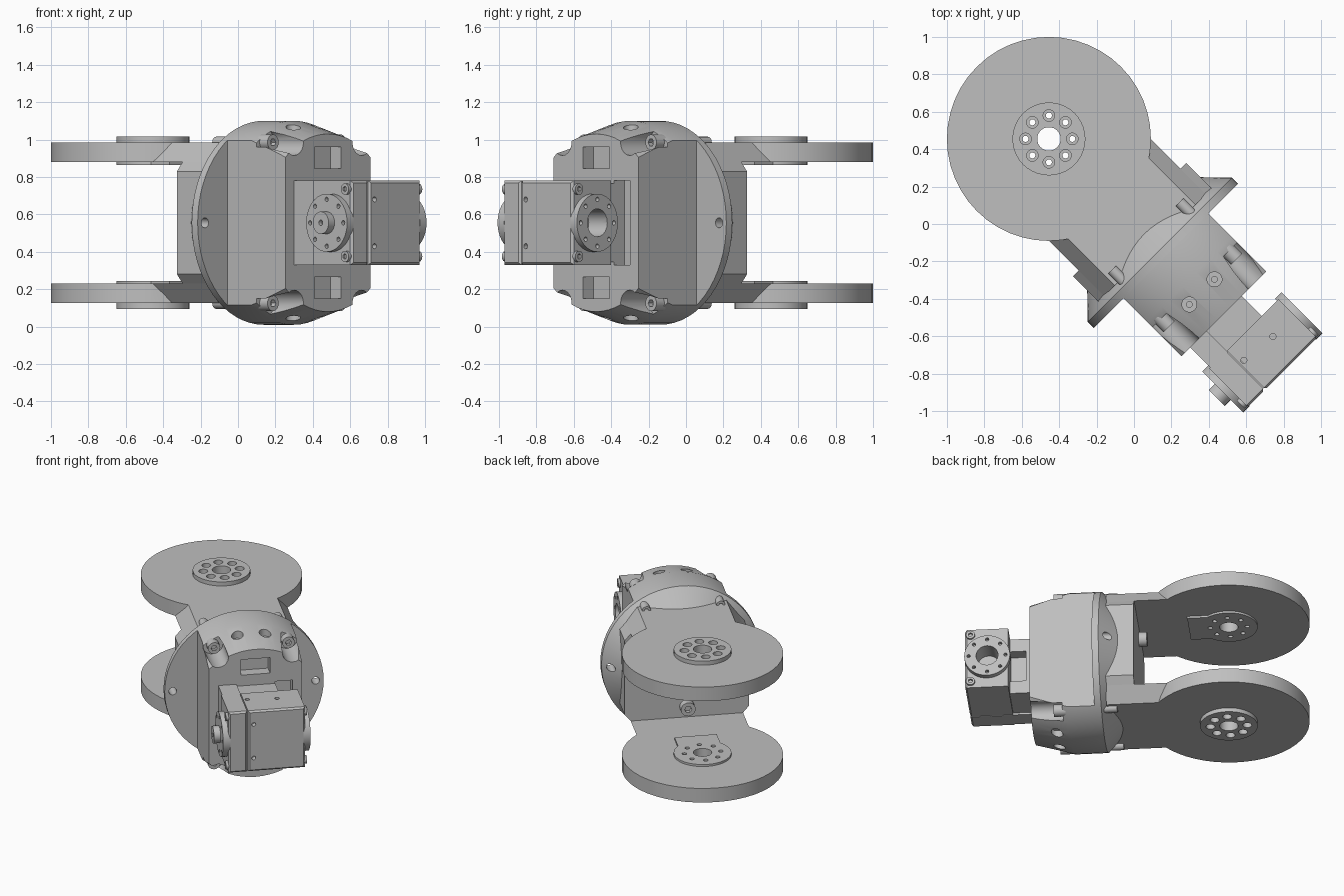
import bpy, bmesh, math
from mathutils import Vector

if "Cube" in bpy.data.objects:
    bpy.data.objects.remove(bpy.data.objects["Cube"], do_unlink=True)

MID = 0.555      # height of the main axis
PIVOT = -0.643   # fork pivot along the main axis
HORN = 0.97      # motor horn along the main axis
parts = []

grey = bpy.data.materials.new("machined grey")
grey.use_nodes = True
grey.diffuse_color = (0.52, 0.52, 0.52, 1)
grey.node_tree.nodes["Principled BSDF"].inputs["Base Color"].default_value = (0.52, 0.52, 0.52, 1)


def solid(name, rings, keep=True):
    """Loft closed rings of points into a capped solid."""
    bm = bmesh.new()
    loops = [[bm.verts.new(p) for p in ring] for ring in rings]
    n = len(loops[0])
    for a, b in zip(loops, loops[1:]):
        for i in range(n):
            j = (i + 1) % n
            bm.faces.new((a[i], a[j], b[j], b[i]))
    bm.faces.new(loops[0])
    bm.faces.new(loops[-1])
    bmesh.ops.recalc_face_normals(bm, faces=bm.faces)
    me = bpy.data.meshes.new(name)
    bm.to_mesh(me)
    bm.free()
    me.materials.append(grey)
    ob = bpy.data.objects.new(name, me)
    bpy.context.collection.objects.link(ob)
    if keep:
        parts.append(ob)
    return ob


def lathe(name, axis, centre, profile, n=32, keep=True):
    """Turn (distance, radius) pairs around an axis through the centre."""
    k = "xyz".index(axis)
    rings = []
    for d, r in profile:
        ring = []
        for i in range(n):
            a = math.tau * i / n
            p = Vector(centre)
            p[k] = d
            p[(k + 1) % 3] += r * math.cos(a)
            p[(k + 2) % 3] += r * math.sin(a)
            ring.append(p)
        rings.append(ring)
    return solid(name, rings, keep)


def cyl(name, axis, centre, lo, hi, r, n=24, keep=True):
    return lathe(name, axis, centre, [(lo, r), (hi, r)], n, keep)


def box(name, x, y, z, keep=True):
    return solid(name, [[(x[0], y[0], h), (x[1], y[0], h), (x[1], y[1], h), (x[0], y[1], h)]
                        for h in z], keep)


def combine(ob, others, op="DIFFERENCE"):
    """Apply booleans, then remove the helper objects."""
    for o in others:
        m = ob.modifiers.new("bool", "BOOLEAN")
        m.operation, m.object, m.solver = op, o, "EXACT"
    dg = bpy.context.evaluated_depsgraph_get()
    dg.update()
    me = bpy.data.meshes.new_from_object(ob.evaluated_get(dg))
    ob.modifiers.clear()
    ob.data = me
    for o in others:
        bpy.data.objects.remove(o, do_unlink=True)


def hole(axis, centre, lo, hi, r):
    return cyl("cutter", axis, centre, lo, hi, r, 20, False)


def bolt(name, axis, centre, lo, hi, r):
    """Socket head screw; hi is the open end."""
    ob = cyl(name, axis, centre, lo, hi, r, 20)
    step = 0.03 if hi > lo else -0.03
    combine(ob, [cyl("socket", axis, centre, hi - step, hi + step, r * 0.5, 6, False)])


# Fork arms with pivot hubs, upper and lower
for s, side in ((1, "upper"), (-1, "lower")):
    def z(d):
        return MID + s * d
    arm = cyl(side + "_arm", "z", (PIVOT, 0, 0), z(0.325), z(0.43), 0.545, 48)
    neck = solid("neck", [[(-0.5, -w, h), (0.16, -w, h), (0.16, w, h), (-0.5, w, h)]
                          for w, h in ((0.385, z(0.325)), (0.305, z(0.43)))], False)
    hub = cyl("hub", "z", (PIVOT, 0, 0), z(0.31), z(0.46), 0.195, 40, False)
    tab = box("tab", (PIVOT, PIVOT + 0.27), (-0.145, 0.145), (z(0.31), z(0.34)), False)
    combine(arm, [neck, hub, tab], "UNION")
    holes = [hole("z", (PIVOT, 0, 0), z(0.25), z(0.5), 0.063)]
    for i in range(8):
        a = math.tau * i / 8 + math.pi / 8 * 2 + math.pi / 4
        c = (PIVOT + 0.125 * math.cos(a), 0.125 * math.sin(a), 0)
        holes += [hole("z", c, z(0.41), z(0.5), 0.031), hole("z", c, z(0.25), z(0.42), 0.016)]
    combine(arm, holes)

# Bridge block between the arms, with chamfered long edges
section = [(0.427, 0.275), (0.385, 0.325), (-0.385, 0.325), (-0.427, 0.275),
           (-0.427, -0.275), (-0.385, -0.325), (0.385, -0.325), (0.427, -0.275)]
solid("bridge_block", [[(u, v, MID + h) for v, h in section] for u in (-0.034, 0.17)])
for s in (1, -1):
    bolt("bridge_bolt", "x", (0, 0, MID + s * 0.245), 0, -0.09, 0.05)

# Round flange with a conical back
flange = lathe("flange", "x", (0, 0, MID), [(0.03, 0.385), (0.195, 0.545), (0.24, 0.545)], 64)
combine(flange, [hole("x", (0, v, MID), 0, 0.4, 0.027) for v in (-0.49, 0.49)])

# Front housing: tapered drum with flat sides, pockets and scallops
housing = lathe("housing", "x", (0, 0, MID), [(0.2, 0.545), (0.42, 0.545), (0.68, 0.475)], 64)
combine(housing, [box("sides", (0.1, 0.8), (-0.32, 0.32), (-0.1, 1.3), False)], "INTERSECT")
cutters = [box("recess", (0.6, 0.8), (0.135, 0.255), (0.33, 0.78), False)]
for s in (1, -1):
    cutters.append(box("pocket", (0.6, 0.8), (-0.1, 0.1), (MID + s * 0.29, MID + s * 0.405), False))
    for t in (1, -1):
        cutters.append(hole("x", (0, t * 0.255, MID + s * 0.43), 0.46, 0.8, 0.07))
        cutters.append(hole("z", (0.513, t * 0.095, 0), MID + s * 0.47, MID + s * 0.6, 0.04))
        cutters.append(hole("z", (0.513, t * 0.095, 0), MID + s * 0.42, MID + s * 0.5, 0.016))
combine(housing, cutters)
for s in (1, -1):
    for t in (1, -1):
        c = (0, t * 0.255, MID + s * 0.43)
        bolt("housing_bolt", "x", c, 0.44, 0.52, 0.042)
        bolt("flange_bolt", "x", c, 0.2, 0.09, 0.03)

# Motor bracket joining the housing to the motor
bracket = box("motor_bracket", (0.66, 0.84), (-0.19, 0.135), (0.345, 0.765))
combine(bracket, [box("slot", (0.72, 0.9), (0.05, 0.2), (0.44, 0.67), False)])
box("bracket_cheek", (0.68, 0.84), (-0.255, -0.13), (0.33, 0.78))


# Motor case in two halves with a seam between them
def chamfered_case(name, y):
    ob = box(name, (0.83, 1.122), y, (0.33, 0.78))
    bm = bmesh.new()
    bm.from_mesh(ob.data)
    edges = [e for e in bm.edges if all(v.co.x > 1 for v in e.verts)]
    bmesh.ops.bevel(bm, geom=edges, offset=0.012, segments=1, affect="EDGES")
    bm.to_mesh(ob.data)
    bm.free()
    return ob


case = chamfered_case("motor_case", (-0.128, 0.262))
cover = chamfered_case("motor_cover", (-0.262, -0.134))
box("motor_seam", (0.84, 1.11), (-0.15, -0.11), (0.34, 0.77))
combine(case, [hole("x", (0, -0.09, MID + s * 0.125), 1.08, 1.2, 0.014) for s in (1, -1)]
        + [hole("z", (u, v, 0), 0.7, 0.9, 0.016) for u, v in ((0.93, -0.1), (0.95, 0.1))])

# Output horns on both sides of the motor
for s, side in ((-1, "drive"), (1, "idle")):
    horn = cyl(side + "_horn", "y", (HORN, 0, MID), s * 0.25, s * 0.3, 0.155, 40)
    cuts = []
    for i in range(8):
        a = math.tau * i / 8
        c = (HORN + 0.125 * math.cos(a), 0, MID + 0.125 * math.sin(a))
        cuts.append(hole("y", c, s * 0.27, s * 0.35, 0.012))
    if s > 0:
        cuts.append(hole("y", (HORN, 0, MID), 0.2, 0.35, 0.075))
        combine(case, [hole("y", (HORN, 0, MID), 0.16, 0.35, 0.075)])
    else:
        boss = cyl("drive_boss", "y", (HORN, 0, MID), -0.29, -0.345, 0.06)
        combine(boss, [hole("y", (HORN, 0, MID), -0.32, -0.4, 0.015)])
    combine(horn, cuts)
    for t in (1, -1):
        bolt(side + "_case_bolt", "y", (1.085, 0, MID + t * 0.18), s * 0.25, s * 0.278, 0.03)

# Smooth the round faces and turn the whole assembly diagonally
bpy.ops.object.select_all(action="DESELECT")
for ob in parts:
    ob.rotation_euler.z = -math.pi / 4
    ob.select_set(True)
bpy.context.view_layer.objects.active = parts[0]
bpy.ops.object.shade_smooth_by_angle(angle=math.radians(25))
